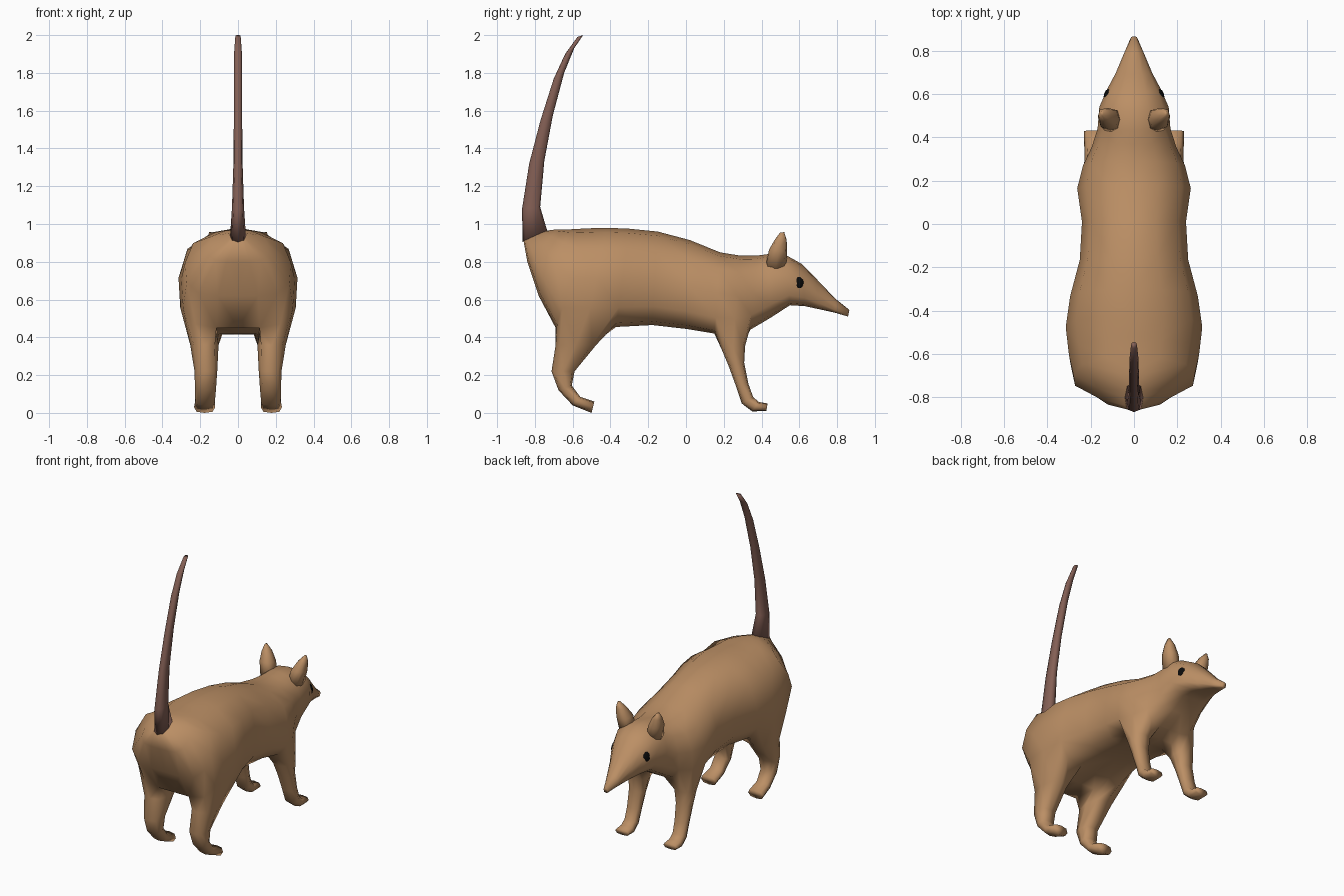
import bpy, bmesh, math
from mathutils import Vector

if "Cube" in bpy.data.objects:
    bpy.data.objects.remove(bpy.data.objects["Cube"])


def material(name, rgb):
    m = bpy.data.materials.new(name)
    m.diffuse_color = (*rgb, 1)
    m.use_nodes = True
    m.node_tree.nodes["Principled BSDF"].inputs["Base Color"].default_value = m.diffuse_color
    return m


FUR = material("tan fur", (0.50, 0.275, 0.13))
SKIN = material("brown tail skin", (0.23, 0.115, 0.09))
BLACK = material("black eye", (0.003, 0.003, 0.003))

# half cross-section of the body: (share of half width, share of height)
HALF = [(0, 1), (.43, .955), (.85, .79), (1, .5), (.97, .2), (.75, .04), (.38, 0), (0, 0)]
# eight-sided limb section: (back to front, outward)
OCT = [(-.8, .75), (0, 1), (.8, .75), (1, 0), (.8, -.75), (0, -1), (-.8, -.75), (-1, 0)]


def limb_ring(bm, back, front, xc, rx):
    """Ring spanning two (y, z) points seen from the side."""
    b, f = Vector(back), Vector(front)
    c, h = (b + f) / 2, (f - b) / 2
    pts = [(xc + v * rx, *(c + h * u)) for u, v in OCT]
    return [bm.verts.new(p) for p in pts]


def bridge(bm, a, b, closed=True, skip=()):
    n = len(a)
    for j in range(n if closed else n - 1):
        if j not in skip:
            k = (j + 1) % n
            bm.faces.new((a[j], a[k], b[k], b[j]))


def loft_limb(bm, specs, start=None):
    """Loft limb rings, from an existing opening or a capped first ring."""
    rings = [limb_ring(bm, *s) for s in specs]
    if start:
        rings.insert(0, start)
    else:
        bm.faces.new(rings[0])
    for a, b in zip(rings, rings[1:]):
        bridge(bm, a, b)
    bm.faces.new(rings[-1])


def finish(name, bm, mat, mirror=True):
    if mirror:
        bmesh.ops.mirror(bm, geom=bm.verts[:] + bm.edges[:] + bm.faces[:],
                         axis='X', merge_dist=1e-4)
    bmesh.ops.recalc_face_normals(bm, faces=bm.faces[:])
    for f in bm.faces:
        f.smooth = True
    me = bpy.data.meshes.new(name)
    bm.to_mesh(me)
    bm.free()
    me.materials.append(mat)
    ob = bpy.data.objects.new(name, me)
    bpy.context.collection.objects.link(ob)
    return ob


# body and head: (top y, top z, bottom y, bottom z, half width), rump to nose
BODY = [
    (-.74, .965, -.86, .91, .045), (-.68, .972, -.84, .80, .16),
    (-.61, .972, -.78, .62, .28), (-.52, .977, -.69, .45, .30),
    (-.42, .98, -.53, .45, .315), (-.30, .975, -.37, .455, .295),
    (-.15, .96, -.18, .465, .25), (.02, .915, .0, .445, .24),
    (.18, .85, .15, .42, .262), (.29, .832, .25, .415, .235),
    (.37, .832, .34, .44, .195), (.43, .84, .45, .505, .168),
    (.53, .835, .55, .57, .16), (.61, .79, .63, .565, .125),
    (.69, .71, .70, .55, .085), (.79, .605, .79, .53, .045),
    (.865, .545, .858, .51, .014)]
bm = bmesh.new()
rings = []
for ty, tz, by, bz, w in BODY:
    rings.append([bm.verts.new((w * x, by + (ty - by) * t, bz + (tz - bz) * t))
                  for x, t in HALF])
HIND, FORE = 3, 8                      # rings where the leg openings begin
for i in range(len(rings) - 1):
    opening = i in (HIND, HIND + 1, FORE, FORE + 1)
    bridge(bm, rings[i], rings[i + 1], closed=False, skip=(4, 5) if opening else ())
bm.faces.new(rings[0])
bm.faces.new(rings[-1])


def opening(i):
    a, b, c = rings[i:i + 3]
    return [a[4], b[4], c[4], c[5], c[6], b[6], a[6], a[5]]


# legs grown from the openings
loft_limb(bm, [((-.69, .36), (-.475, .36), .178, .075),
               ((-.712, .22), (-.59, .22), .17, .06),
               ((-.675, .12), (-.605, .145), .172, .056),
               ((-.60, .04), (-.56, .085), .174, .052),
               ((-.50, .0), (-.485, .06), .177, .056)], opening(HIND))
loft_limb(bm, [((.187, .34), (.313, .355), .172, .065),
               ((.225, .25), (.308, .265), .176, .056),
               ((.265, .14), (.33, .155), .178, .05),
               ((.295, .05), (.355, .085), .18, .048),
               ((.35, .008), (.385, .058), .18, .05),
               ((.425, .01), (.432, .05), .18, .05)], opening(FORE))
finish("body", bm, FUR)

# ears
bm = bmesh.new()
loft_limb(bm, [((.42, .77), (.53, .76), .10, .045),
               ((.44, .865), (.535, .855), .118, .047),
               ((.472, .92), (.533, .915), .135, .03),
               ((.498, .955), (.52, .957), .147, .006)])
finish("ears", bm, FUR)

# tail
bm = bmesh.new()
loft_limb(bm, [((-.865, .905), (-.735, .965), 0, .042),
               ((-.868, 1.08), (-.772, 1.09), 0, .032),
               ((-.83, 1.32), (-.75, 1.335), 0, .024),
               ((-.77, 1.55), (-.705, 1.575), 0, .022),
               ((-.70, 1.77), (-.645, 1.80), 0, .022),
               ((-.64, 1.90), (-.592, 1.93), 0, .02),
               ((-.575, 1.99), (-.545, 2.0), 0, .014)])
finish("tail", bm, SKIN, mirror=False)

# eyes: small flattened beads facing outward
bm = bmesh.new()
bmesh.ops.create_uvsphere(bm, u_segments=8, v_segments=6, radius=1)
turn = Vector((.93, .28, .2)).to_track_quat('X', 'Z')
for v in bm.verts:
    p = turn @ Vector((v.co.x * .014, v.co.y * .031, v.co.z * .034))
    v.co = p + Vector((.124, .595, .69))
finish("eyes", bm, BLACK)
